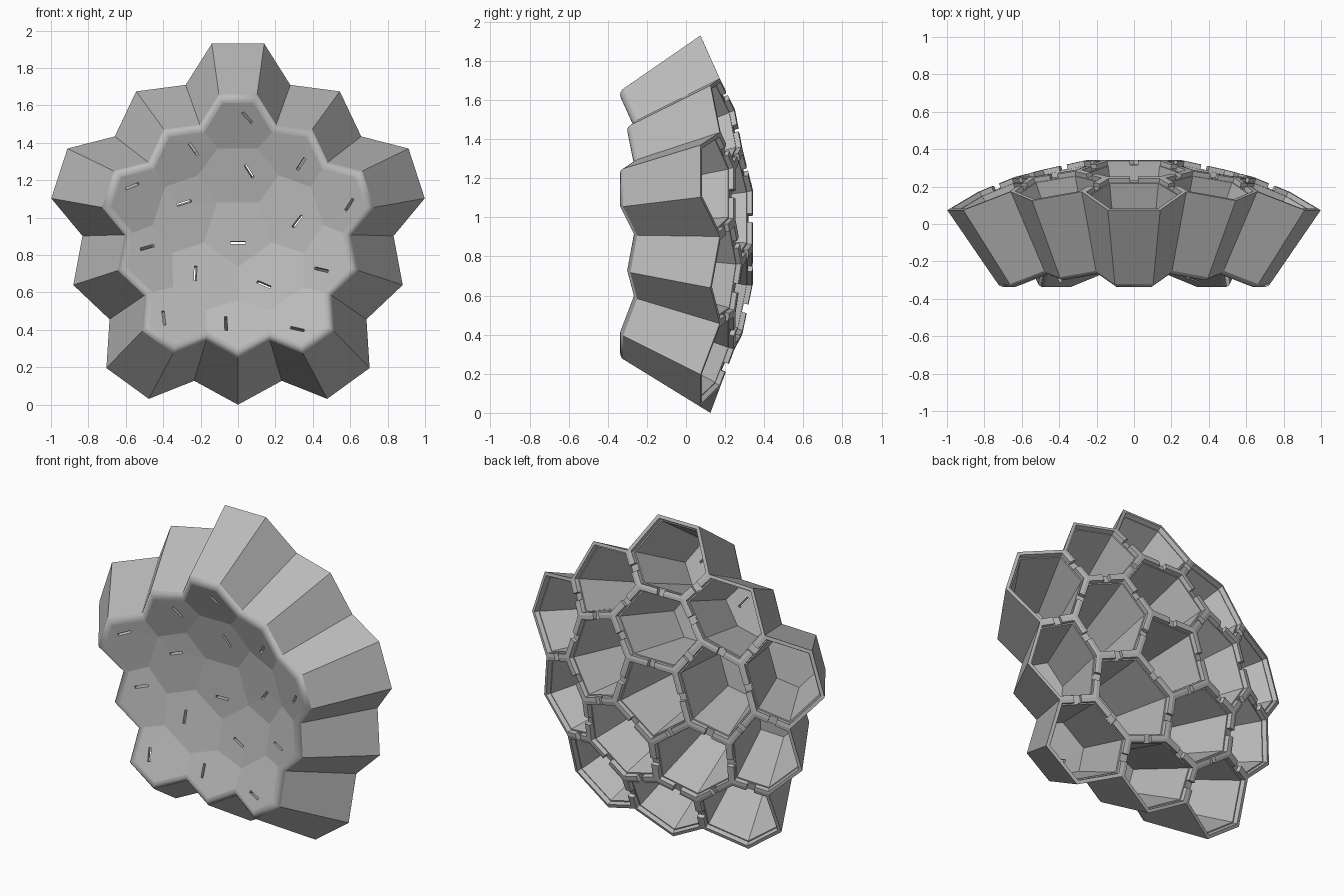
import bpy, bmesh, math
from mathutils import Vector, Matrix

if "Cube" in bpy.data.objects:
    bpy.data.objects.remove(bpy.data.objects["Cube"])

FOCUS = Vector((0, -1.38, 0.926))   # all cell walls converge here
FRONT = 0.711                       # front shell scale about the focus


def on_back(x, up):
    """Offset from the focus to the domed back surface."""
    return Vector((x, -0.2 + math.sqrt(1.94 ** 2 - x * x - up * up), up))


def polar(angle, r):
    a = math.radians(angle)
    return on_back(r * math.sin(a), r * math.cos(a))


# Corner rings of the five-fold cap: angle from the cell axis, radius
PENT, SIDE, TIP = 0.268, 0.52, 0.926
TOP, WING, EDGE = (13.5, 0.643), (19.65, 0.832), (7.94, 1.014)
layout = [[(72 * k + 36, PENT) for k in range(5)]]
for k in range(5):
    a = 72 * k
    layout.append([(a - 36, PENT), (a + 36, PENT), (a + 36, SIDE), (a + TOP[0], TOP[1]),
                   (a - TOP[0], TOP[1]), (a - 36, SIDE)])
    layout.append([(a - TOP[0], TOP[1]), (a + TOP[0], TOP[1]), (a + WING[0], WING[1]),
                   (a + EDGE[0], EDGE[1]), (a - EDGE[0], EDGE[1]), (a - WING[0], WING[1])])
    b = a + 36
    layout.append([(b, SIDE), (a + 72 - TOP[0], TOP[1]), (a + 72 - WING[0], WING[1]), (b, TIP),
                   (a + WING[0], WING[1]), (a + TOP[0], TOP[1])])
cells = [[polar(*c) for c in cell] for cell in layout]

# Honeycomb shell: front facets, open cavities behind, closed outer wall
bm = bmesh.new()
cache = {}


def vert(p):
    key = tuple(round(c, 3) + 0.0 for c in p)
    if key not in cache:
        cache[key] = bm.verts.new(FOCUS + p)
    return cache[key]


edge_use = {}
for cell in cells:
    n = len(cell)
    mid = sum(cell, Vector()) / n
    front = bm.faces.new([vert(p * FRONT) for p in cell])
    rings = [[vert(p) for p in cell]]
    for depth, inset in ((1, 0.91), (0.985, 0.91), (0.985, 0.88), (0.735, 0.84)):
        rings.append([vert((mid + (p - mid) * inset) * depth) for p in cell])
    for r0, r1 in zip(rings, rings[1:]):
        for i in range(n):
            j = (i + 1) % n
            bm.faces.new((r0[i], r0[j], r1[j], r1[i]))
    bm.faces.new(rings[-1])
    for i in range(n):
        p, q = cell[i], cell[(i + 1) % n]
        edge_use.setdefault(frozenset((vert(p), vert(q))), []).append((p, q))

rim_edges = []
for uses in edge_use.values():
    if len(uses) == 1:
        p, q = uses[0]
        bm.faces.new((vert(p), vert(q), vert(q * FRONT), vert(p * FRONT)))
        rim_edges.append(bm.edges.get((vert(p * FRONT), vert(q * FRONT))))
bmesh.ops.recalc_face_normals(bm, faces=bm.faces)

# Rounded lip around the front
lip = bmesh.ops.bevel(bm, geom=rim_edges, offset=0.03, segments=4, profile=0.5,
                      affect='EDGES', clamp_overlap=True)
for f in lip["faces"]:
    f.smooth = True
mesh = bpy.data.meshes.new("honeycomb_shell")
bm.to_mesh(mesh)
bm.free()
shell = bpy.data.objects.new("honeycomb_shell", mesh)
bpy.context.collection.objects.link(shell)

grey = bpy.data.materials.new("plain grey")
grey.use_nodes = True
colour = (0.5, 0.5, 0.5, 1)
grey.diffuse_color = colour
grey.node_tree.nodes["Principled BSDF"].inputs["Base Color"].default_value = colour
mesh.materials.append(grey)


def frame(normal, along, centre):
    z = normal.normalized()
    x = (along - z * along.dot(z)).normalized()
    m = Matrix((x, z.cross(x), z)).transposed().to_4x4()
    m.translation = centre
    return m


# Cutters: one viewing slot per cell and a cable notch in every shared wall
slots = [(0, .865, 0), (.06, 1.25, -60), (-.29, 1.08, 15), (.32, .98, 50), (-.23, .70, 85),
         (.14, .64, -25), (.05, 1.54, -55), (-.24, 1.37, -55), (.34, 1.29, 55),
         (-.57, 1.17, 15), (.60, 1.07, 50), (-.49, .84, 15), (.45, .72, -15),
         (-.40, .46, 90), (-.065, .43, 90), (.32, .40, -20)]
cut = bmesh.new()


def cut_box(matrix, size):
    bmesh.ops.create_cube(cut, size=1, matrix=matrix @ Matrix.Diagonal((*size, 1)))


for x, z, turn in slots:
    ray = on_back(x / FRONT, (z - FOCUS.z) / FRONT)
    t = math.radians(turn)
    cut_box(frame(ray, Vector((math.cos(t), 0, math.sin(t))), FOCUS + ray * 0.722),
            (0.08, 0.014, 0.16))
for uses in edge_use.values():
    if len(uses) == 2:
        p, q = uses[0]
        cut_box(frame(p + q, q - p, FOCUS + (p + q) * 0.5), (0.045, 0.12, 0.05))
cut_mesh = bpy.data.meshes.new("slot_cutter")
cut.to_mesh(cut_mesh)
cut.free()
cutter = bpy.data.objects.new("slot_cutter", cut_mesh)
bpy.context.collection.objects.link(cutter)
cutter.hide_render = True

mod = shell.modifiers.new("slots", 'BOOLEAN')
mod.operation = 'DIFFERENCE'
mod.solver = 'EXACT'
mod.object = cutter
bpy.context.view_layer.objects.active = shell
bpy.ops.object.modifier_apply(modifier=mod.name)
bpy.data.objects.remove(cutter)
